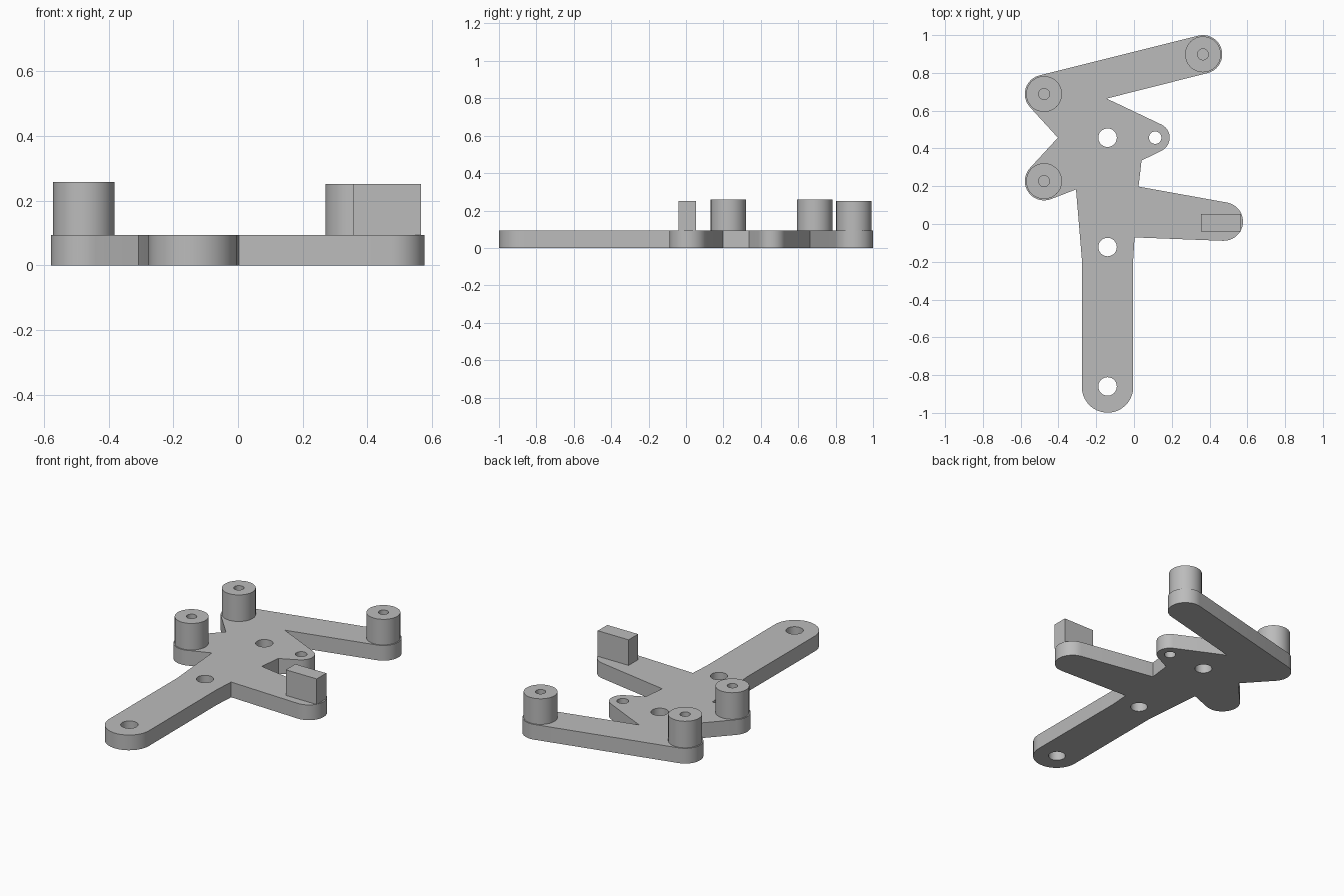
import bpy, bmesh, math
from mathutils import Vector

if "Cube" in bpy.data.objects:
    bpy.data.objects.remove(bpy.data.objects["Cube"])

grey = bpy.data.materials.new("plain_grey")
grey.use_nodes = True
grey.diffuse_color = (0.5, 0.5, 0.5, 1)
grey.node_tree.nodes["Principled BSDF"].inputs["Base Color"].default_value = (0.5, 0.5, 0.5, 1)


def circle(x, y, r, n=32):
    return [(x + r * math.cos(i * math.tau / n), y + r * math.sin(i * math.tau / n)) for i in range(n)]


def rounded_outline(nodes):
    """Counterclockwise outline of tangent lines between discs; radius 0 is a sharp corner."""
    normals = []
    for (x1, y1, r1), (x2, y2, r2) in zip(nodes, nodes[1:] + nodes[:1]):
        d = Vector((x2 - x1, y2 - y1))
        normals.append(math.atan2(d.y, d.x) - math.acos((r1 - r2) / d.length))
    points = []
    for i, (x, y, r) in enumerate(nodes):
        if r == 0:
            points.append((x, y))
            continue
        start, sweep = normals[i - 1], (normals[i] - normals[i - 1]) % math.tau
        steps = max(4, round(sweep * 6))
        for k in range(steps + 1):
            a = start + sweep * k / steps
            points.append((x + r * math.cos(a), y + r * math.sin(a)))
    return points


def extrude_profile(name, loops, bottom, top):
    """Solid from flat loops; inner loops become holes."""
    curve = bpy.data.curves.new(name + "_profile", 'CURVE')
    curve.dimensions = '2D'
    curve.fill_mode = 'BOTH'
    curve.extrude = (top - bottom) / 2
    for loop in loops:
        spline = curve.splines.new('POLY')
        spline.points.add(len(loop) - 1)
        spline.use_cyclic_u = True
        for point, (x, y) in zip(spline.points, loop):
            point.co = (x, y, 0, 1)
    temp = bpy.data.objects.new(name + "_profile", curve)
    bpy.context.collection.objects.link(temp)
    bpy.context.view_layer.update()
    mesh = bpy.data.meshes.new_from_object(temp.evaluated_get(bpy.context.evaluated_depsgraph_get()))
    bpy.data.objects.remove(temp)
    bm = bmesh.new()
    bm.from_mesh(mesh)
    bmesh.ops.remove_doubles(bm, verts=bm.verts, dist=0.0002)
    bmesh.ops.translate(bm, verts=bm.verts, vec=(0, 0, (bottom + top) / 2))
    bmesh.ops.recalc_face_normals(bm, faces=bm.faces)
    bm.to_mesh(mesh)
    bm.free()
    mesh.name = name
    mesh.materials.clear()
    mesh.materials.append(grey)
    obj = bpy.data.objects.new(name, mesh)
    bpy.context.collection.objects.link(obj)
    bpy.ops.object.select_all(action='DESELECT')
    obj.select_set(True)
    bpy.context.view_layer.objects.active = obj
    bpy.ops.object.shade_smooth_by_angle(angle=math.radians(25))
    return obj


THICK = 0.094
R = 0.102

# Branched base plate, listed counterclockwise from the end of the long leg
plate = rounded_outline([
    (-0.14, -0.863, 0.136),
    (-0.005, -0.2, 0), (0.003, -0.071, 0),
    (0.475, 0.013, R),
    (0.024, 0.198, 0), (0.04, 0.336, 0),
    (0.112, 0.457, 0.077),
    (-0.066, 0.627, 0), (-0.145, 0.664, 0),
    (0.365, 0.898, R),
    (-0.476, 0.688, R),
    (-0.403, 0.457, 0),
    (-0.476, 0.227, R),
    (-0.307, 0.183, 0), (-0.275, -0.2, 0),
])
holes = [circle(-0.14, y, 0.049) for y in (-0.86, -0.122, 0.457)]
holes.append(circle(0.112, 0.457, 0.033))
extrude_profile("base_plate", [plate] + holes, 0, THICK)

# Round posts with blind screw holes
for name, x, y, top in (("rear_left_post", 0.365, 0.898, 0.252),
                        ("rear_right_post", -0.476, 0.688, 0.258),
                        ("middle_right_post", -0.476, 0.227, 0.258)):
    extrude_profile(name, [circle(x, y, 0.095), circle(x, y, 0.029)], THICK, top)

# Upright stop block on the side arm
extrude_profile("stop_block", [[(0.355, -0.04), (0.566, -0.04), (0.566, 0.053), (0.355, 0.053)]],
                THICK, 0.252)
